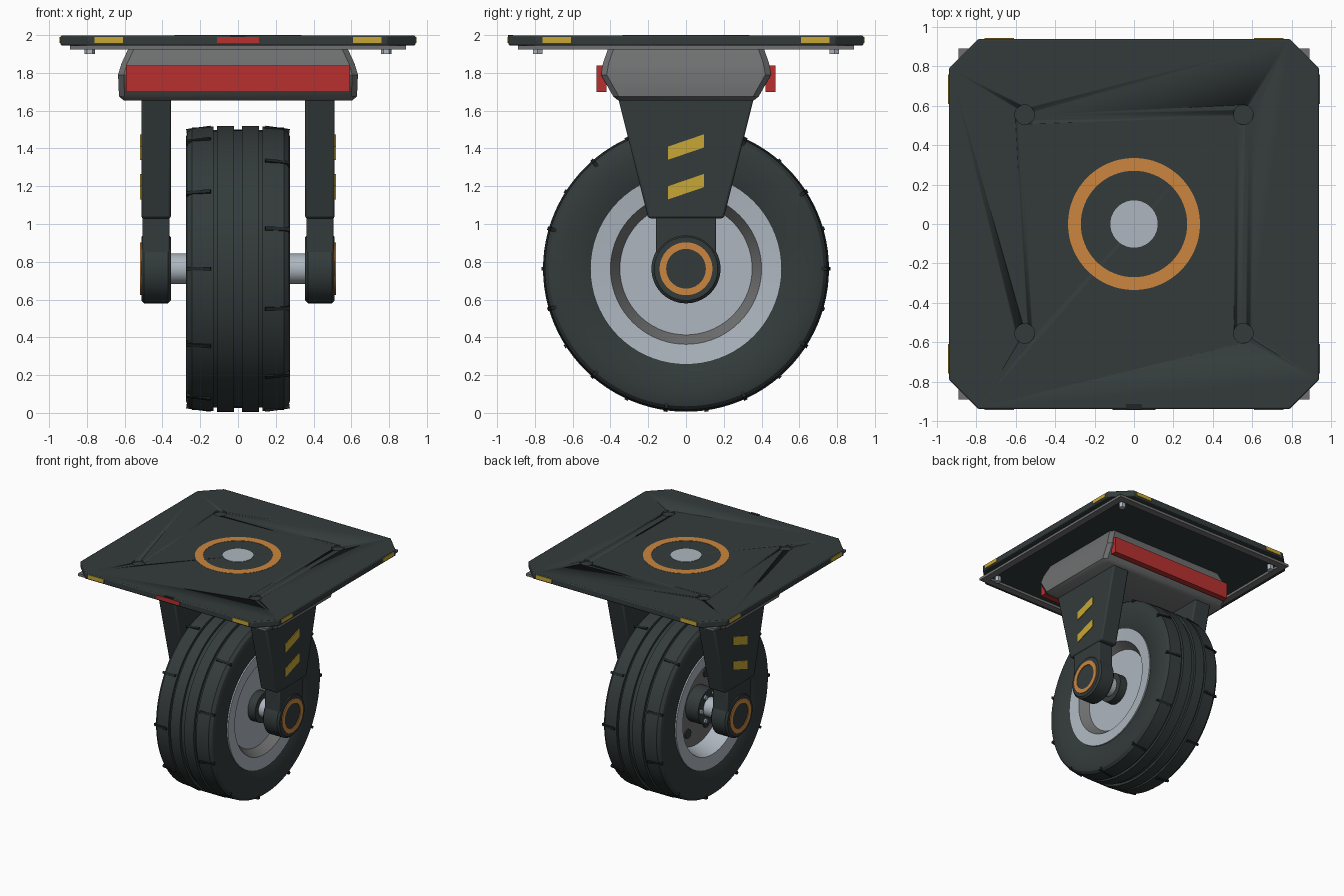
import bpy, bmesh, math
from mathutils import Matrix, Vector

if "Cube" in bpy.data.objects:
    bpy.data.objects.remove(bpy.data.objects["Cube"])

def material(name, rgb):
    m = bpy.data.materials.new(name)
    m.diffuse_color = (*rgb, 1)
    m.use_nodes = True
    m.node_tree.nodes["Principled BSDF"].inputs["Base Color"].default_value = m.diffuse_color
    return m

DARK = material("dark_green_grey", (0.034, 0.044, 0.044))
BLACK = material("near_black", (0.014, 0.018, 0.018))
GREY = material("mid_grey", (0.16, 0.162, 0.165))
SILVER = material("silver", (0.42, 0.47, 0.52))
ORANGE = material("orange", (0.60, 0.24, 0.05))
YELLOW = material("yellow", (0.58, 0.39, 0.035))
RED = material("red", (0.48, 0.03, 0.03))
HUB_Z = 0.763
ALONG_X = Matrix(((0, 0, 1, 0), (1, 0, 0, 0), (0, 1, 0, 0), (0, 0, 0, 1)))  # z axis -> x axis

def finish(name, bm, mats, bevel=0.0, smooth=True):
    bmesh.ops.recalc_face_normals(bm, faces=bm.faces)
    me = bpy.data.meshes.new(name)
    bm.to_mesh(me)
    bm.free()
    ob = bpy.data.objects.new(name, me)
    bpy.context.collection.objects.link(ob)
    for m in mats:
        me.materials.append(m)
    if bevel:
        b = ob.modifiers.new("bevel", 'BEVEL')
        b.width, b.segments, b.limit_method = bevel, 2, 'ANGLE'
    if smooth:
        bpy.ops.object.select_all(action='DESELECT')
        ob.select_set(True)
        bpy.context.view_layer.objects.active = ob
        bpy.ops.object.shade_smooth_by_angle(angle=math.radians(32))
    return ob

def lathe(name, prof, mats, matrix, closed=False, n=72, seg_mats=None):
    """Spin (axial, radius) points around z, then place with matrix."""
    bm = bmesh.new()
    rings = [[bm.verts.new((r * math.cos(2 * math.pi * i / n), r * math.sin(2 * math.pi * i / n), a))
              for i in range(n)] for a, r in prof]
    for k in range(len(prof) if closed else len(prof) - 1):
        p, q = rings[k], rings[(k + 1) % len(prof)]
        for i in range(n):
            j = (i + 1) % n
            f = bm.faces.new((p[i], p[j], q[j], q[i]))
            f.material_index = seg_mats[k] if seg_mats else 0
    bmesh.ops.remove_doubles(bm, verts=bm.verts, dist=1e-5)
    bm.transform(matrix)
    return finish(name, bm, mats)

def disc(name, c0, c1, r, mat, matrix, n=48, inner=None):
    if inner:
        return lathe(name, [(c0, inner), (c0, r), (c1, r), (c1, inner)], [mat], matrix, True, n)
    return lathe(name, [(c0, 0), (c0, r), (c1, r), (c1, 0)], [mat], matrix, False, n)

def box(name, lo, hi, mat, bevel=0.0):
    lo, hi = Vector(lo), Vector(hi)
    bm = bmesh.new()
    bmesh.ops.create_cube(bm, size=1)
    bm.transform(Matrix.Translation((lo + hi) / 2) @ Matrix.Diagonal((*(hi - lo), 1)))
    return finish(name, bm, [mat], bevel, smooth=bool(bevel))

def prism(name, pts, a, b, mat, axis='x', bevel=0.0):
    """Extrude a 2D outline: (y, z) along x, or (x, y) along z."""
    bm = bmesh.new()
    put = (lambda p, t: (t, *p)) if axis == 'x' else (lambda p, t: (*p, t))
    lo = [bm.verts.new(put(p, a)) for p in pts]
    hi = [bm.verts.new(put(p, b)) for p in pts]
    bm.faces.new(lo)
    bm.faces.new(hi)
    for i in range(len(pts)):
        j = (i + 1) % len(pts)
        bm.faces.new((lo[i], lo[j], hi[j], hi[i]))
    return finish(name, bm, [mat], bevel)

HUB = Matrix.Translation((0, 0, HUB_Z)) @ ALONG_X

# mounting plate with clipped corners and shallow bolt recesses
h, c = 0.94, 0.79
outline = [(c, -h), (h, -c), (h, c), (c, h), (-c, h), (-h, c), (-h, -c), (-c, -h)]
plate = prism("mounting_plate", outline, 1.945, 1.998, DARK, 'z', 0.008)
for sx in (-1, 1):
    for sy in (-1, 1):
        cutter = disc("recess_cutter", 1.985, 2.02, 0.05, DARK,
                      Matrix.Translation((sx * 0.555, sy * 0.555, 0)), 32)
        cutter.hide_render = True
        cutter.hide_set(True)
        cutter.display_type = 'WIRE'
        cut = plate.modifiers.new("recess", 'BOOLEAN')
        cut.operation, cut.object = 'DIFFERENCE', cutter
        # hanging corner bolts
        disc("corner_bolt", 1.90, 1.945, 0.028, SILVER,
             Matrix.Translation((sx * 0.785, sy * 0.785, 0)), 6)

# swivel markings on the plate top
disc("swivel_ring", 1.994, 2.0, 0.335, ORANGE, Matrix(), 64, inner=0.27)
disc("swivel_cap", 1.994, 2.0, 0.12, SILVER, Matrix(), 48)

# square grey frame under the plate
for s in (-1, 1):
    a, b = sorted((s * 0.83, s * 0.89))
    box("frame_side", (a, -0.89, 1.924), (b, 0.89, 1.946), GREY)
    box("frame_end", (-0.83, a, 1.924), (0.83, b, 1.946), GREY)

# coloured markers on the plate edges
for s in (-1, 1):
    a, b = sorted((s * 0.936, s * 0.945))
    for t in (-1, 1):
        u, v = sorted((t * 0.61, t * 0.76))
        box("edge_marker", (u, a, 1.958), (v, b, 1.99), YELLOW)
        box("edge_marker", (a, u, 1.958), (b, v, 1.99), YELLOW)
box("front_marker", (-0.11, -0.945, 1.958), (0.11, -0.936, 1.99), RED)
box("front_notch", (-0.04, -0.942, 1.99), (0.04, -0.915, 2.0), BLACK)

# tapered swivel housing, lofted from rectangles (z, half x, half y)
bm = bmesh.new()
rings = []
for z, x, y in ((1.655, 0.605, 0.36), (1.675, 0.63, 0.385), (1.79, 0.635, 0.45), (1.85, 0.617, 0.44), (1.95, 0.57, 0.405)):
    k = 0.03
    rings.append([bm.verts.new((px, py, z)) for px, py in
                  ((x - k, -y), (x, k - y), (x, y - k), (x - k, y), (k - x, y), (-x, y - k), (-x, k - y), (k - x, -y))])
bm.faces.new(rings[0])
bm.faces.new(rings[-1])
for p, q in zip(rings, rings[1:]):
    for i in range(8):
        j = (i + 1) % 8
        bm.faces.new((p[i], p[j], q[j], q[i]))
finish("swivel_housing", bm, [GREY])
for s in (-1, 1):
    a, b = sorted((s * 0.42, s * 0.473))
    box("red_panel", (-0.592, a, 1.70), (0.592, b, 1.84), RED)

# fork arms, hub ends and their markings
for s in (-1, 1):
    prism("fork_arm", [(-0.2, 1.03), (0.2, 1.03), (0.36, 1.67), (-0.36, 1.67)],
          s * 0.355, s * 0.512, DARK, 'x', 0.012)
    box("fork_neck", (min(s * 0.362, s * 0.505), -0.16, HUB_Z), (max(s * 0.362, s * 0.505), 0.16, 1.05), DARK, 0.008)
    lathe("fork_hub", [(s * 0.355, 0), (s * 0.355, 0.168), (s * 0.37, 0.183), (s * 0.497, 0.183),
                       (s * 0.512, 0.168), (s * 0.512, 0)], [DARK], HUB)
    disc("hub_ring", s * 0.508, s * 0.518, 0.14, ORANGE, HUB, 48, inner=0.105)
    for z in (1.13, 1.34):
        prism("arm_stripe", [(-0.095, z), (0.095, z + 0.065), (0.095, z + 0.135), (-0.095, z + 0.07)],
              s * 0.51, s * 0.518, YELLOW)

# axle and wheel hub collars
disc("axle", -0.36, 0.36, 0.08, SILVER, HUB)
disc("right_collar", 0.18, 0.25, 0.125, DARK, HUB)
disc("left_collar", -0.22, -0.09, 0.15, DARK, HUB)
for i in range(6):
    t = math.tau * i / 6
    disc("collar_bolt", -0.235, -0.21, 0.02, SILVER, HUB @ Matrix.Translation((0.115 * math.cos(t), 0.115 * math.sin(t), 0)), 8)
    disc("rim_stud", -0.11, -0.095, 0.04, DARK, HUB @ Matrix.Translation((0.25 * math.cos(t), 0.25 * math.sin(t), 0)), 20)

# dished rim: deep on the left, shallow on the right
lathe("rim", [(-0.10, 0), (-0.10, 0.355), (-0.25, 0.40), (-0.262, 0.507), (0.262, 0.507),
              (0.25, 0.40), (0.18, 0.35), (0.18, 0)], [SILVER, GREY], HUB,
      seg_mats=[1, 0, 0, 0, 0, 1, 0])

# tyre with three tread grooves
half = [(0.25, 0.505), (0.268, 0.56), (0.276, 0.64), (0.275, 0.70), (0.266, 0.728), (0.243, 0.747),
        (0.13, 0.754), (0.13, 0.735), (0.11, 0.735), (0.11, 0.757), (0.02, 0.757), (0.02, 0.737)]
lathe("tyre", half + [(-x, r) for x, r in reversed(half)], [DARK], HUB, closed=True, n=96)

# staggered shoulder sipes
for s in (-1, 1):
    for i in range(11):
        t = math.tau * (i + (0.5 if s > 0 else 0)) / 11
        ob = box("tread_sipe", (-0.065, -0.01, -0.02), (0.065, 0.01, 0.02), BLACK)
        ob.data.transform(Matrix.Translation((0, 0, HUB_Z)) @ Matrix.Rotation(t + math.pi / 2, 4, 'X')
                          @ Matrix.Translation((s * 0.207, 0, 0.735)) @ Matrix.Rotation(s * 0.14, 4, 'Y'))
